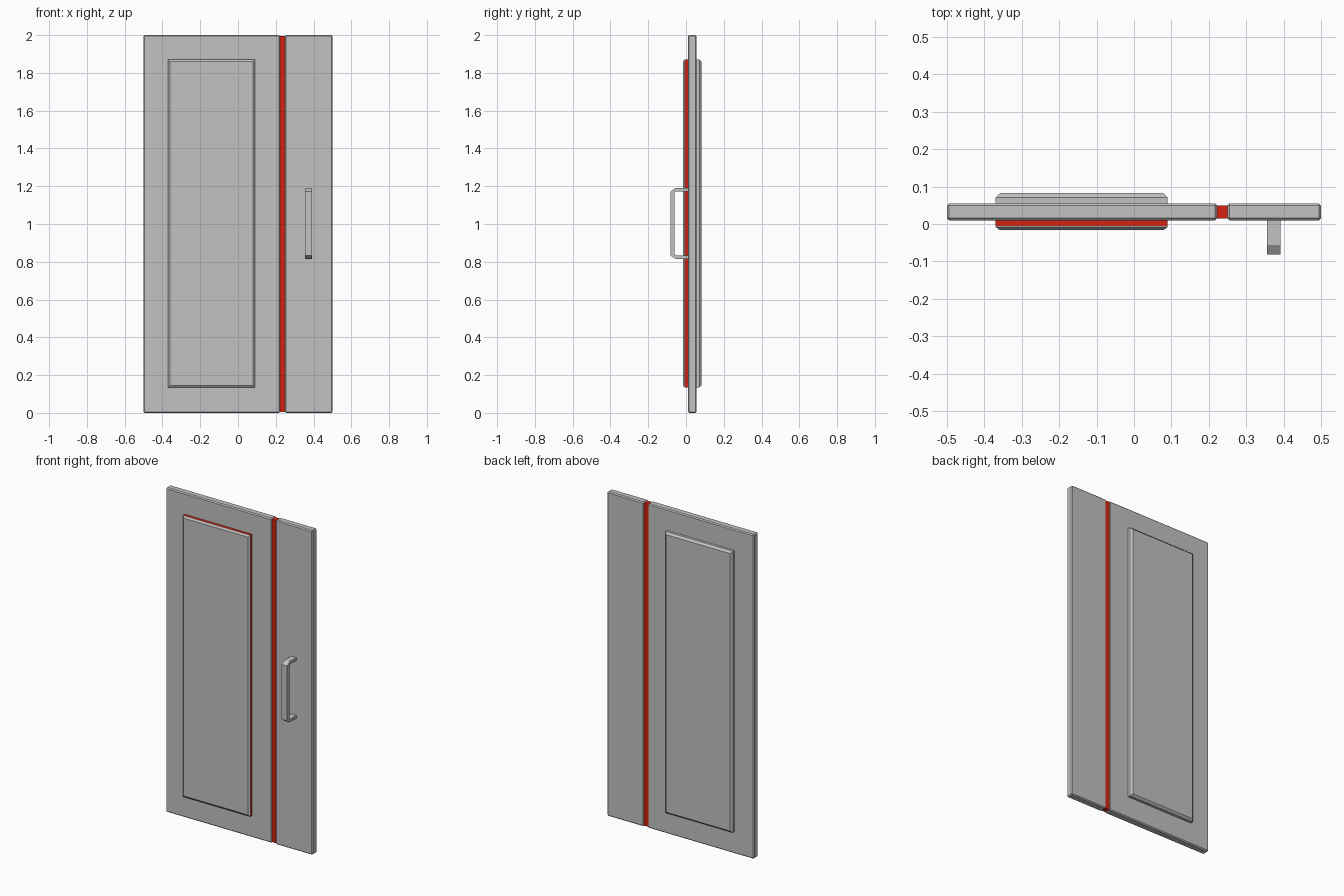
import bpy, bmesh

if "Cube" in bpy.data.objects:
    bpy.data.objects.remove(bpy.data.objects["Cube"])

def material(name, rgb):
    m = bpy.data.materials.new(name)
    m.diffuse_color = (*rgb, 1)
    m.use_nodes = True
    m.node_tree.nodes["Principled BSDF"].inputs["Base Color"].default_value = m.diffuse_color
    return m

grey = material("light_grey", (0.54, 0.54, 0.54))
red = material("signal_red", (0.66, 0.016, 0.005))

def finish(name, bm, mat):
    bmesh.ops.recalc_face_normals(bm, faces=bm.faces)
    me = bpy.data.meshes.new(name)
    bm.to_mesh(me)
    bm.free()
    me.materials.append(mat)
    ob = bpy.data.objects.new(name, me)
    bpy.context.collection.objects.link(ob)
    return ob

def loft(name, x, z, steps, mat):
    """Rectangle x by z carried through (y, inset) steps and capped."""
    bm = bmesh.new()
    rings = []
    for y, i in steps:
        corners = [(x[0] + i, z[0] + i), (x[1] - i, z[0] + i),
                   (x[1] - i, z[1] - i), (x[0] + i, z[1] - i)]
        rings.append([bm.verts.new((a, y, b)) for a, b in corners])
    for r, s in zip(rings, rings[1:]):
        for k in range(4):
            bm.faces.new((r[k], r[(k + 1) % 4], s[(k + 1) % 4], s[k]))
    bm.faces.new(rings[0])
    bm.faces.new(rings[-1])
    return finish(name, bm, mat)

# Two door slabs with narrow bevelled edges
for name, x in (("wide_door_slab", (-0.5, 0.223)), ("narrow_door_slab", (0.249, 0.5))):
    slab = loft(name, x, (0, 2), [(0.01, 0), (0.055, 0)], grey)
    bev = slab.modifiers.new("edge_bevel", 'BEVEL')
    bev.width, bev.segments = 0.006, 1

# Red strip filling the joint between the slabs
loft("joint_strip", (0.220, 0.252), (0.005, 1.995), [(0.015, 0), (0.05, 0)], red)

# Raised panels: chamfered front plate on a red spacer, chamfered back plate
px, pz = (-0.37, 0.09), (0.135, 1.87)
loft("front_panel_spacer", px, pz, [(0.01, 0), (-0.006, 0)], red)
loft("front_panel", px, pz, [(-0.006, 0), (-0.008, 0), (-0.016, 0.011)], grey)
loft("back_panel", px, pz, [(0.055, 0), (0.071, 0), (0.083, 0.012)], grey)

# Pull handle: a chamfered bracket profile in y and z, extruded along x
half = [(0.01, 0.187), (-0.056, 0.187), (-0.081, 0.170)]
inner = [(-0.060, 0.163), (-0.052, 0.169), (0.01, 0.169)]
bm = bmesh.new()
upper = list(zip(half, reversed(inner)))
stations = upper + [((a[0], -a[1]), (b[0], -b[1])) for a, b in reversed(upper)]
sections = []
for a, b in stations:
    pts = [(0.355, *a), (0.392, *a), (0.392, *b), (0.355, *b)]
    sections.append([bm.verts.new((x, y, z + 1.003)) for x, y, z in pts])
for r, s in zip(sections, sections[1:]):
    for k in range(4):
        bm.faces.new((r[k], r[(k + 1) % 4], s[(k + 1) % 4], s[k]))
bm.faces.new(sections[0])
bm.faces.new(sections[-1])
finish("pull_handle", bm, grey)
